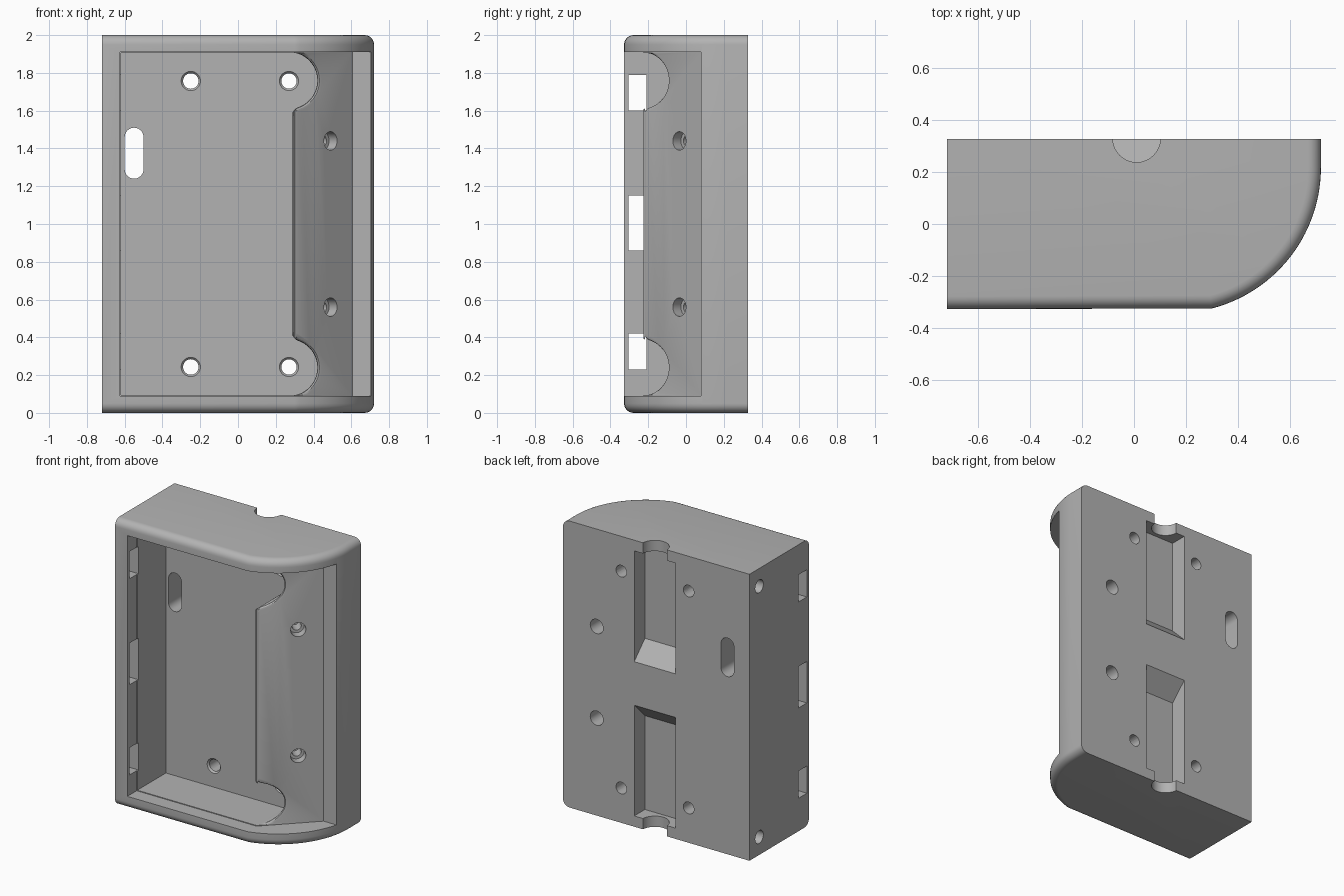
import bpy, bmesh, math
from mathutils import Vector

if "Cube" in bpy.data.objects:
    bpy.data.objects.remove(bpy.data.objects["Cube"])

grey = bpy.data.materials.new("plain grey")
grey.diffuse_color = (0.45, 0.45, 0.45, 1)
grey.use_nodes = True
grey.node_tree.nodes["Principled BSDF"].inputs["Base Color"].default_value = grey.diffuse_color


def loft(name, rings):
    """Closed solid through rings of points with equal counts."""
    bm = bmesh.new()
    vr = [[bm.verts.new(p) for p in r] for r in rings]
    n = len(vr[0])
    for a, b in zip(vr, vr[1:]):
        for i in range(n):
            bm.faces.new((a[i], a[(i + 1) % n], b[(i + 1) % n], b[i]))
    bm.faces.new(vr[0][::-1])
    bm.faces.new(vr[-1])
    bmesh.ops.recalc_face_normals(bm, faces=bm.faces)
    me = bpy.data.meshes.new(name)
    bm.to_mesh(me)
    bm.free()
    ob = bpy.data.objects.new(name, me)
    bpy.context.collection.objects.link(ob)
    return ob


def arc(cx, cy, r, a0, a1, n):
    return [(cx + r * math.cos(math.radians(a0 + (a1 - a0) * i / n)),
             cy + r * math.sin(math.radians(a0 + (a1 - a0) * i / n))) for i in range(n + 1)]


def prism_z(name, pts, z0, z1):
    return loft(name, [[(x, y, z) for x, y in pts] for z in (z0, z1)])


def prism_y(name, pts, y0, y1):
    return loft(name, [[(x, y, z) for x, z in pts] for y in (y0, y1)])


def prism_x(name, pts, x0, x1):
    return loft(name, [[(x, y, z) for y, z in pts] for x in (x0, x1)])


def rod(name, start, end, r0, r1=None, n=32):
    """Cylinder or cone between two points."""
    a, b = Vector(start), Vector(end)
    q = (b - a).to_track_quat('Z', 'Y')
    ring = arc(0, 0, 1, 0, 360, n)[:-1]
    return loft(name, [[p + q @ Vector((x * r, y * r, 0)) for x, y in ring]
                       for p, r in ((a, r0), (b, r0 if r1 is None else r1))])


# Outer shell with a curved right side
a0 = math.degrees(math.atan2(-0.542, 0.14))
outline = [(-0.72, 0.328), (-0.72, -0.328)] + arc(0.16, 0.217, 0.56, a0, 0, 28) + [(0.72, 0.328)]
body = prism_z("housing", outline, 0, 2)
bm = bmesh.new()
bm.from_mesh(body.data)
rim = []
for e in bm.edges:
    p, q = (v.co for v in e.verts)
    flat = abs(p.z - q.z) < 1e-5
    back = p.y > 0.32 and q.y > 0.32
    left = p.x < -0.71 and q.x < -0.71
    if flat and not back and not left:
        rim.append(e)
bmesh.ops.bevel(bm, geom=rim, offset=0.05, segments=6, profile=0.5, affect='EDGES')
bm.to_mesh(body.data)
bm.free()

cuts = []

# Front opening: flat ledge, 45 degree slope, strip at the right edge
cuts.append(prism_z("opening_cutter", [(-0.625, -0.6), (-0.625, -0.225), (0.3, -0.225),
                                       (0.605, 0.08), (1, 0.08), (1, -0.6)], 0.09, 1.91))


# Deep pocket whose right edge bulges around two screw holes
def right_edge(off=0.0):
    R, q, xl, cx, cz = 0.15 + off, 0.05 - off, 0.285 + off, 0.27, 1.76
    fx = xl + q
    fz = cz - math.sqrt((R + q) ** 2 - (fx - cx) ** 2)
    t = math.degrees(math.atan2(fz - cz, fx - cx))
    up = arc(fx, fz, q, 180, 180 + t, 6) + arc(cx, cz, R, t, 90, 24)[1:]
    up = [(x, min(z, 1.905)) for x, z in up]
    return [(x, 2 - z) for x, z in reversed(up)] + up


cuts.append(prism_y("pocket_cutter", [(-0.62, 1.905), (-0.62, 0.095)] + right_edge(), -0.5, 0.09))


# Rounded lip between the pocket and the slope
def lip_ring(off, depth):
    pts = [(0.2, 1.905), (0.2, 0.095)] + right_edge(off)
    return [(x, max(-0.225, x - 0.525) + depth, z) for x, z in pts]


cuts.append(loft("lip_cutter", [lip_ring(-0.001, 0.03), lip_ring(0.003, 0.013),
                                lip_ring(0.011, 0.004), lip_ring(0.028, -0.002)]))

for s in (1, -1):
    def mz(z):
        return 1 + s * z

    # Through screw holes with a small countersink
    for x in (-0.25, 0.27):
        cuts.append(rod("screw_cutter", (x, 0, mz(0.757)), (x, 0.5, mz(0.757)), 0.041))
        cuts.append(rod("sink_cutter", (x, 0.08, mz(0.757)), (x, 0.105, mz(0.757)), 0.06, 0.038))
    # Stepped holes square to the slope
    c, d = Vector((0.49, -0.035, mz(0.44))), Vector((-1, 1, 0)).normalized()
    cuts.append(rod("slope_hole_cutter", c - d * 0.05, c + d * 0.06, 0.049))
    cuts.append(rod("slope_pilot_cutter", c, c + d * 0.14, 0.03))
    # Blind holes in the back and left side
    cuts.append(rod("back_hole_cutter", (0.46, 0.5, mz(0.32)), (0.46, 0.13, mz(0.32)), 0.05))
    cuts.append(rod("side_hole_cutter", (-0.9, 0.22, mz(0.875)), (-0.45, 0.22, mz(0.875)), 0.045))
    # Back channels with a ramp, and round cable notches at the ends
    cuts.append(prism_x("channel_cutter", [(0.4, mz(0.08)), (0.21, mz(0.27)),
                                           (0.21, mz(0.925)), (0.4, mz(0.925))], -0.15, 0.17))
    cuts.append(rod("notch_cutter", (0.01, 0.33, mz(0.9)), (0.01, 0.33, mz(1.1)), 0.092))

# Slots in the left wall
for z0, z1 in ((0.23, 0.42), (0.86, 1.15), (1.6, 1.79)):
    cuts.append(prism_x("slot_cutter", [(-0.305, z0), (-0.21, z0), (-0.21, z1), (-0.305, z1)], -0.9, -0.5))

# Long rounded slot through the back
cuts.append(prism_y("back_slot_cutter", arc(-0.55, 1.46, 0.05, 0, 180, 12)
                    + arc(-0.55, 1.29, 0.05, 180, 360, 12), 0, 0.5))

# Carve every cutter out of the housing
for c in cuts:
    m = body.modifiers.new(c.name, 'BOOLEAN')
    m.operation, m.solver, m.object = 'DIFFERENCE', 'EXACT', c
    c.hide_render = True
dg = bpy.context.evaluated_depsgraph_get()
carved = bpy.data.meshes.new_from_object(body.evaluated_get(dg))
body.modifiers.clear()
body.data = carved
for c in cuts:
    bpy.data.objects.remove(c)
carved.materials.clear()
carved.materials.append(grey)
carved.polygons.foreach_set("material_index", [0] * len(carved.polygons))

bpy.context.view_layer.objects.active = body
body.select_set(True)
bpy.ops.object.shade_smooth_by_angle(angle=math.radians(28))
